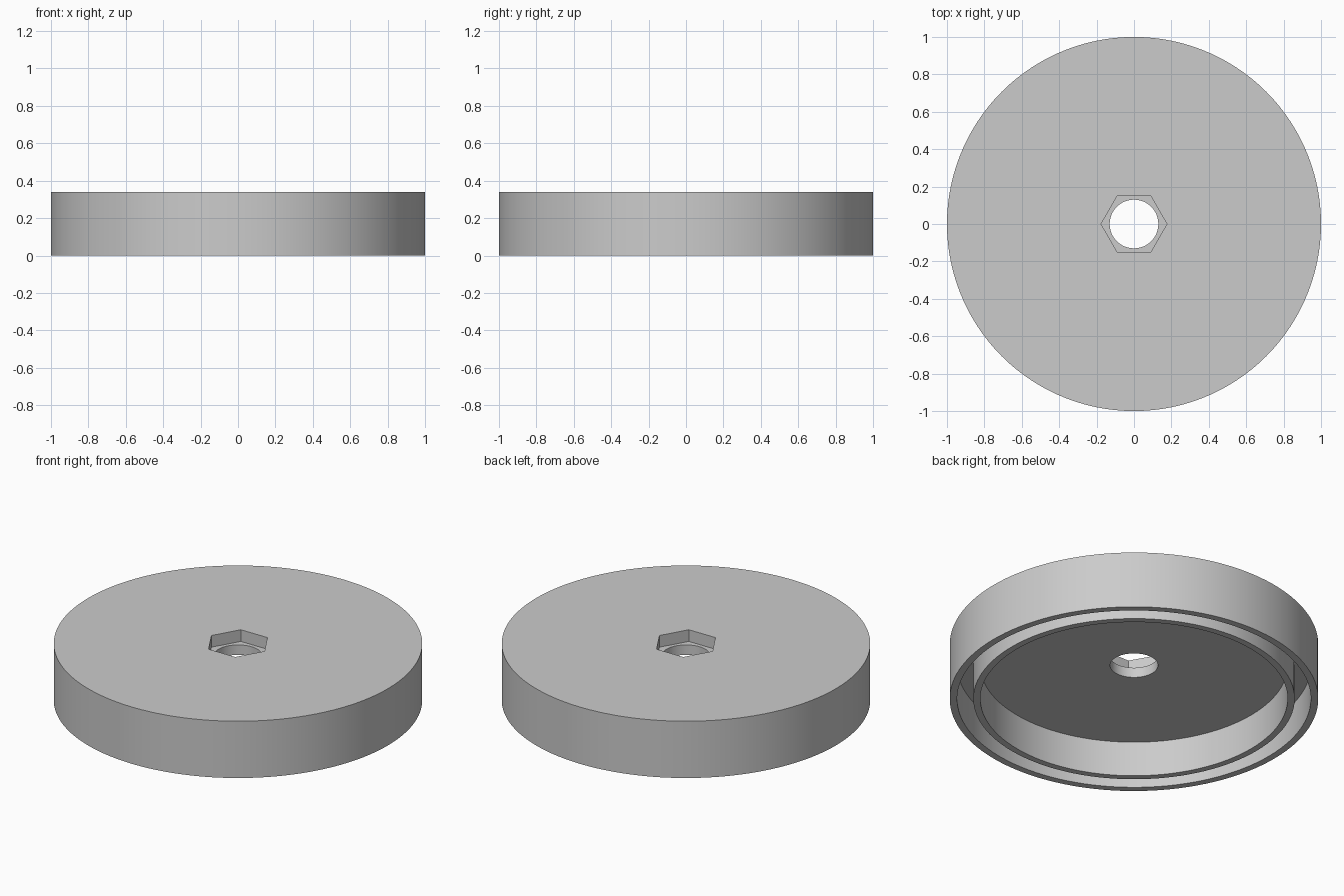
import bpy, bmesh, math

if "Cube" in bpy.data.objects:
    bpy.data.objects.remove(bpy.data.objects["Cube"], do_unlink=True)

SEGMENTS = 120          # multiple of six, so the hexagon corners land on vertices
HEIGHT, FLOOR, LEDGE = 0.34, 0.21, 0.27
BORE, HEX = 0.13, 0.176

# Single plain grey
grey = bpy.data.materials.new("grey")
grey.use_nodes = True
colour = (0.6, 0.6, 0.6, 1)
grey.diffuse_color = colour
grey.node_tree.nodes["Principled BSDF"].inputs["Base Color"].default_value = colour


def ring(bm, radius, z, hexagonal=False):
    """Closed loop of vertices, round or six-sided."""
    verts = []
    for i in range(SEGMENTS):
        a = math.tau * i / SEGMENTS
        r = radius
        if hexagonal:
            r *= math.cos(math.pi / 6) / math.cos(a % (math.pi / 3) - math.pi / 6)
        verts.append(bm.verts.new((r * math.cos(a), r * math.sin(a), z)))
    return verts


bm = bmesh.new()
# Cross-section from the bore, under the double rim, over the top to the nut pocket
profile = [
    (BORE, LEDGE), (BORE, FLOOR),
    (0.834, FLOOR), (0.834, 0), (0.872, 0), (0.872, FLOOR),   # inner rim
    (0.96, FLOOR), (0.96, 0), (1, 0), (1, HEIGHT),            # outer rim
    (HEX, HEIGHT, True), (HEX, LEDGE, True),                  # nut pocket
]
rings = [ring(bm, *p) for p in profile]
for k, lower in enumerate(rings):
    upper = rings[(k + 1) % len(rings)]
    for i in range(SEGMENTS):
        j = (i + 1) % SEGMENTS
        bm.faces.new((lower[i], lower[j], upper[j], upper[i]))
bmesh.ops.recalc_face_normals(bm, faces=bm.faces)

mesh = bpy.data.meshes.new("round_cap")
bm.to_mesh(mesh)
bm.free()
mesh.materials.append(grey)
cap = bpy.data.objects.new("round_cap", mesh)
bpy.context.collection.objects.link(cap)

# Smooth walls, crisp edges
bpy.ops.object.select_all(action='DESELECT')
cap.select_set(True)
bpy.context.view_layer.objects.active = cap
bpy.ops.object.shade_smooth_by_angle(angle=math.radians(30))
